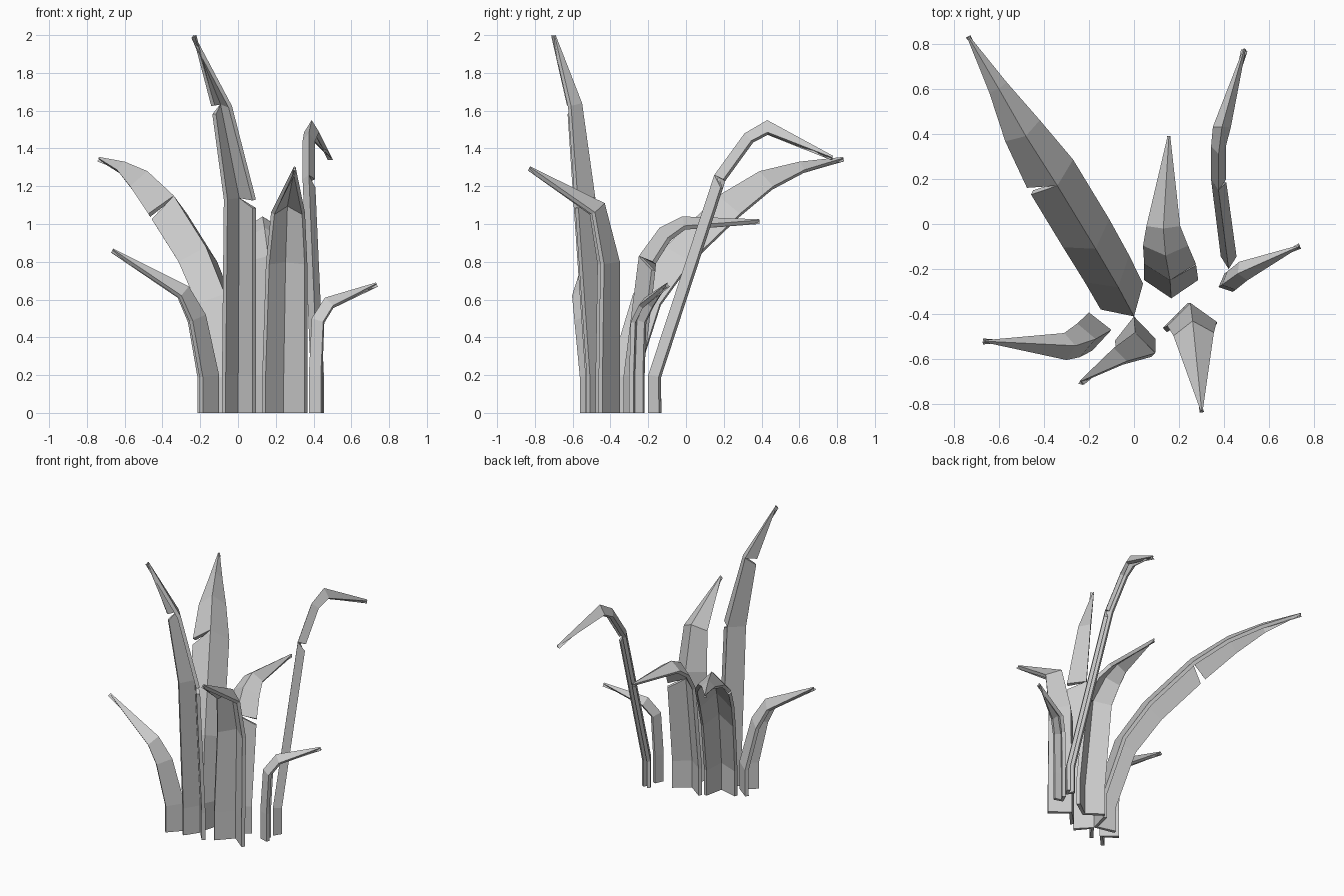
import bpy
from mathutils import Vector

if "Cube" in bpy.data.objects:
    bpy.data.objects.remove(bpy.data.objects["Cube"], do_unlink=True)

grey = bpy.data.materials.new("plain grey")
grey.use_nodes = True
colour = (0.6, 0.6, 0.6, 1)
grey.diffuse_color = colour
grey.node_tree.nodes["Principled BSDF"].inputs["Base Color"].default_value = colour


def blade(name, heading, fold, spine, cuts=(), thickness=0.025):
    """Folded leaf: spine rows are (x, y, z, half width); cuts are (row, side)."""
    lean = Vector((heading[0], heading[1], 0)).normalized()
    across = Vector((lean.y, -lean.x, 0))
    points = [Vector(row[:3]) for row in spine]
    verts, faces = [], []
    keel, lower, upper = [], {-1: [], 1: []}, {-1: [], 1: []}

    def add(point):
        verts.append(point)
        return len(verts) - 1

    for i, point in enumerate(points):
        # Direction of growth, averaged at each joint
        before = (point - points[i - 1]).normalized() if i else Vector((0, 0, 1))
        after = (points[i + 1] - point).normalized() if i + 1 < len(points) else before
        growth = before + after
        outward = across.cross(growth).normalized()
        width = spine[i][3]
        keel.append(add(point))
        for side in (-1, 1):
            edge = point + across * (side * width) - outward * (width * fold)
            top = add(edge)
            upper[side].append(top)
            if (i, side) in cuts:
                # Open a thin wedge between the keel and the edge
                down = verts[upper[side][i - 1]] - edge
                top = add(edge + down.normalized() * 0.045)
            lower[side].append(top)

    for i in range(len(points) - 1):
        faces.append((upper[-1][i], keel[i], keel[i + 1], lower[-1][i + 1]))
        faces.append((keel[i], upper[1][i], lower[1][i + 1], keel[i + 1]))

    mesh = bpy.data.meshes.new(name)
    mesh.from_pydata(verts, [], faces)
    mesh.materials.append(grey)
    obj = bpy.data.objects.new(name, mesh)
    bpy.context.collection.objects.link(obj)
    shell = obj.modifiers.new("leaf thickness", "SOLIDIFY")
    shell.thickness = thickness
    shell.offset = -1


# Broad leaf arching to the back right
blade("arching_back_leaf", (-0.52, 0.85), 0.95, [
    (0, -0.41, 0, 0.11), (0, -0.41, 0.2, 0.11), (-0.07, -0.28, 0.63, 0.115),
    (-0.17, -0.11, 0.88, 0.12), (-0.34, 0.17, 1.15, 0.12),
    (-0.48, 0.39, 1.28, 0.09), (-0.6, 0.6, 1.33, 0.045),
    (-0.735, 0.83, 1.355, 0.006)], [(4, -1)])

# Thin stalk whose tip droops backwards
blade("drooping_back_leaf", (0, 1), 1.6, [
    (0.42, -0.2, 0, 0.035), (0.42, -0.2, 0.2, 0.035), (0.375, 0.15, 1.26, 0.033),
    (0.375, 0.31, 1.48, 0.033), (0.39, 0.43, 1.55, 0.04),
    (0.49, 0.78, 1.36, 0.006)], [(2, 1)])

# Wide middle leaf bending flat to the back
blade("middle_back_leaf", (0, 1), 0.68, [
    (0.165, -0.33, 0, 0.12), (0.165, -0.33, 0.2, 0.12), (0.16, -0.25, 0.83, 0.115),
    (0.14, -0.14, 0.98, 0.1), (0.13, -0.02, 1.04, 0.075),
    (0.155, 0.39, 1.025, 0.006)], [(2, 1)])

# Short sprout to the left
blade("short_left_leaf", (0.9, 0.4), 1.1, [
    (0.375, -0.28, 0, 0.045), (0.375, -0.28, 0.2, 0.045), (0.39, -0.27, 0.5, 0.045),
    (0.46, -0.22, 0.61, 0.045), (0.73, -0.1, 0.69, 0.005)])

# Medium leaf to the right
blade("right_leaf", (-1, -0.08), 1.1, [
    (-0.1, -0.47, 0, 0.085), (-0.1, -0.47, 0.2, 0.085), (-0.17, -0.51, 0.52, 0.075),
    (-0.26, -0.54, 0.67, 0.06), (-0.66, -0.52, 0.87, 0.005)])

# Tallest leaf, tipping forward
blade("tall_front_leaf", (0.05, -1), 1.15, [
    (0, -0.41, 0, 0.09), (0, -0.41, 0.2, 0.09), (0.005, -0.48, 1.14, 0.085),
    (-0.09, -0.55, 1.64, 0.055), (-0.235, -0.69, 2, 0.005)], [(2, -1), (3, 1)])

# Wide front leaf with a pointed forward tip
blade("wide_front_leaf", (0.08, -1), 0.85, [
    (0.24, -0.35, 0, 0.12), (0.24, -0.35, 0.2, 0.12), (0.25, -0.35, 0.8, 0.11),
    (0.26, -0.43, 1.11, 0.09), (0.3, -0.825, 1.305, 0.005)])
